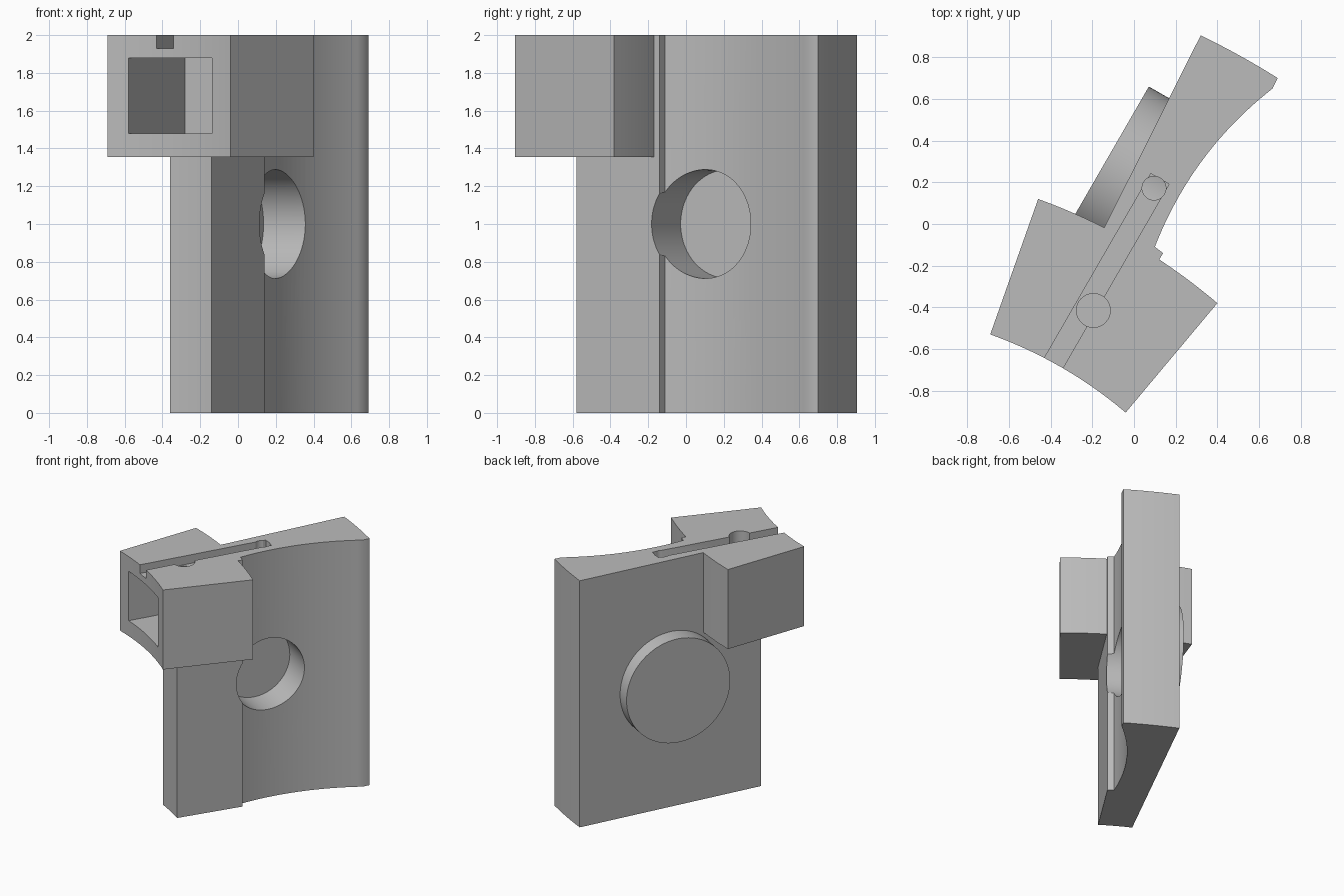
import bpy, bmesh, math
from mathutils import Vector

if "Cube" in bpy.data.objects:
    bpy.data.objects.remove(bpy.data.objects["Cube"])

# The part runs along U; V is its thickness direction
U = Vector((0.5, math.sqrt(0.75)))
V = Vector((U.y, -U.x))


def plan(u, v):
    return tuple(U * u + V * v)


def arc(p, q, sag, n=24):
    """Shallow arc from p to q, bowed to the left by sag."""
    p, q = Vector(p), Vector(q)
    left = Vector((p.y - q.y, q.x - p.x)).normalized()
    return [tuple(p.lerp(q, i / n) + left * 4 * sag * (i / n) * (1 - i / n))
            for i in range(n + 1)]


def finish(bm, name):
    bmesh.ops.recalc_face_normals(bm, faces=bm.faces)
    mesh = bpy.data.meshes.new(name)
    bm.to_mesh(mesh)
    bm.free()
    obj = bpy.data.objects.new(name, mesh)
    bpy.context.collection.objects.link(obj)
    return obj


def prism(name, outline, z0, z1):
    bm = bmesh.new()
    base = bm.faces.new([bm.verts.new((x, y, z0)) for x, y in outline])
    top = bmesh.ops.extrude_face_region(bm, geom=[base])["geom"]
    bmesh.ops.translate(bm, vec=(0, 0, z1 - z0),
                        verts=[g for g in top if isinstance(g, bmesh.types.BMVert)])
    return finish(bm, name)


def cylinder(name, start, end, radius, sides=64):
    start, end = Vector(start), Vector(end)
    bm = bmesh.new()
    bmesh.ops.create_cone(bm, cap_ends=True, segments=sides, radius1=radius,
                          radius2=radius, depth=(end - start).length)
    obj = finish(bm, name)
    turn = (end - start).to_track_quat("Z", "Y").to_matrix().to_4x4()
    turn.translation = (start + end) / 2
    obj.data.transform(turn)
    return obj


def bar(name, u0, u1, v0, v1, z0, z1):
    return prism(name, [plan(u0, v0), plan(u0, v1), plan(u1, v1), plan(u1, v0)], z0, z1)


# Tall slab with a hollowed face
body = prism("bracket_body",
             arc((-0.36, -0.45), (-0.14, -0.58), 0.004)
             + [(0.14, -0.14)]
             + arc((0.10, -0.11), (0.665, 0.65), 0.065)
             + arc((0.69, 0.70), (0.32, 0.905), -0.006), 0, 2)

# Wedge block at the top and round boss on the back
block = prism("top_block",
              arc((-0.69, -0.53), (-0.04, -0.905), 0.034)
              + arc((0.40, -0.38), (-0.46, 0.12), -0.045), 1.355, 2)
boss = cylinder("back_boss", (*plan(0.187, -0.268), 1), (*plan(0.187, -0.1), 1), 0.42, 96)

# Cutters: round recess, square pocket, top slot and two drilled holes
recess = cylinder("round_recess", (*plan(0.187, -0.118), 1), (*plan(0.187, 0.5), 1), 0.288, 96)
pocket = bar("square_pocket", -1, -0.188, -0.215, 0.295, 1.48, 1.88)
slot = bar("top_slot", -1, 0.25, -0.051, 0.05, 1.93, 2.1)
large_hole = cylinder("large_hole", (-0.195, -0.415, 1.7), (-0.195, -0.415, 2.1), 0.081)
small_hole = cylinder("small_hole", (0.096, 0.172, 1.1), (0.096, 0.172, 2.1), 0.057)

steps = [(block, "UNION"), (boss, "UNION")]
steps += [(c, "DIFFERENCE") for c in (recess, pocket, slot, large_hole, small_hole)]
for tool, operation in steps:
    mod = body.modifiers.new(tool.name, "BOOLEAN")
    mod.object, mod.operation, mod.solver = tool, operation, "EXACT"

# Bake the booleans and remove the helpers
graph = bpy.context.evaluated_depsgraph_get()
graph.update()
solid = bpy.data.meshes.new_from_object(body.evaluated_get(graph))
body.modifiers.clear()
body.data = solid
for tool, _ in steps:
    bpy.data.objects.remove(tool)

# Grey finish
grey = bpy.data.materials.new("plain_grey")
grey.use_nodes = True
grey.diffuse_color = (0.5, 0.5, 0.5, 1)
grey.node_tree.nodes["Principled BSDF"].inputs["Base Color"].default_value = (0.5, 0.5, 0.5, 1)
solid.materials.clear()
solid.materials.append(grey)

bpy.ops.object.select_all(action="DESELECT")
body.select_set(True)
bpy.context.view_layer.objects.active = body
bpy.ops.object.shade_smooth_by_angle(angle=math.radians(25))
